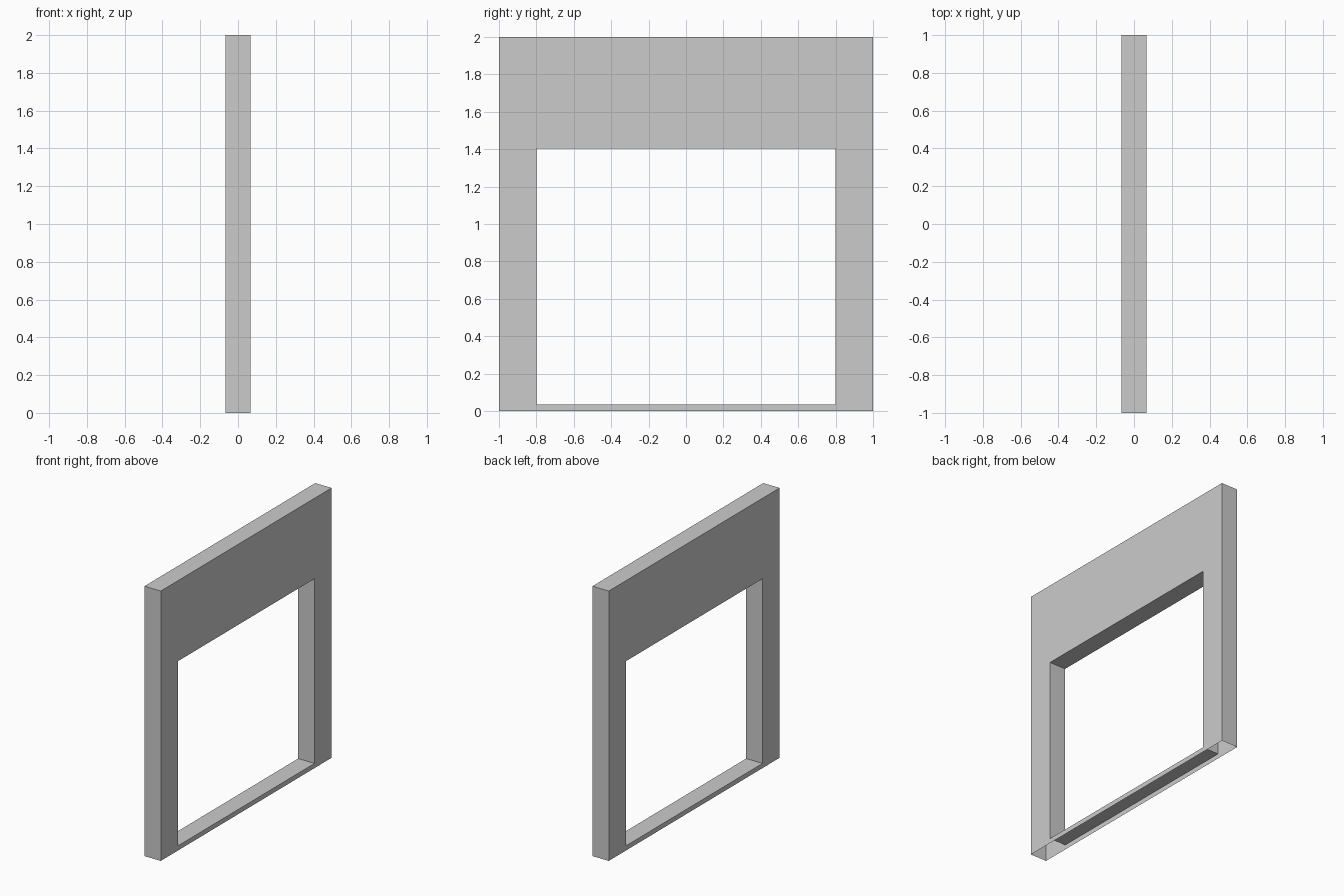
import bpy
import bmesh

# Remove the default cube
cube = bpy.data.objects.get("Cube")
if cube:
    bpy.data.objects.remove(cube, do_unlink=True)

# Plain grey finish
GREY = (0.6, 0.6, 0.6, 1.0)
mat = bpy.data.materials.new("plain_grey")
mat.use_nodes = True
mat.diffuse_color = GREY
mat.node_tree.nodes["Principled BSDF"].inputs["Base Color"].default_value = GREY

HALF_DEPTH = 0.067
HALF_WIDTH, HEIGHT = 1.0, 2.0
OPEN_HALF, OPEN_BOTTOM, OPEN_TOP = 0.8, 0.035, 1.403


def rectangle(bm, x, half, bottom, top):
    """Corner loop of an upright rectangle, starting at the bottom edge."""
    corners = ((-half, bottom), (half, bottom), (half, top), (-half, top))
    return [bm.verts.new((x, y, z)) for y, z in corners]


bm = bmesh.new()
outer, inner = [], []

# Front and back panels: a rectangular ring around the opening
for x in (-HALF_DEPTH, HALF_DEPTH):
    o = rectangle(bm, x, HALF_WIDTH, 0.0, HEIGHT)
    i = rectangle(bm, x, OPEN_HALF, OPEN_BOTTOM, OPEN_TOP)
    for k in range(4):
        n = (k + 1) % 4
        bm.faces.new((o[k], o[n], i[n], i[k]))
    outer.append(o)
    inner.append(i)

# Edge walls: all round the opening; outside only the sides and top,
# so the hollow shell stays open underneath
for (a, b), first in ((outer, 1), (inner, 0)):
    for k in range(first, 4):
        n = (k + 1) % 4
        bm.faces.new((a[k], a[n], b[n], b[k]))

bmesh.ops.recalc_face_normals(bm, faces=bm.faces)

# An open shell needs its outward direction confirmed at the top wall
top_wall = max(bm.faces, key=lambda f: f.calc_center_median().z)
if top_wall.normal.z < 0:
    bmesh.ops.reverse_faces(bm, faces=bm.faces)

# Merge each panel's ring into clean, large faces
mesh = bpy.data.meshes.new("wall_frame")
bm.to_mesh(mesh)
bm.free()
mesh.materials.append(mat)
frame = bpy.data.objects.new("wall_frame", mesh)
bpy.context.collection.objects.link(frame)
